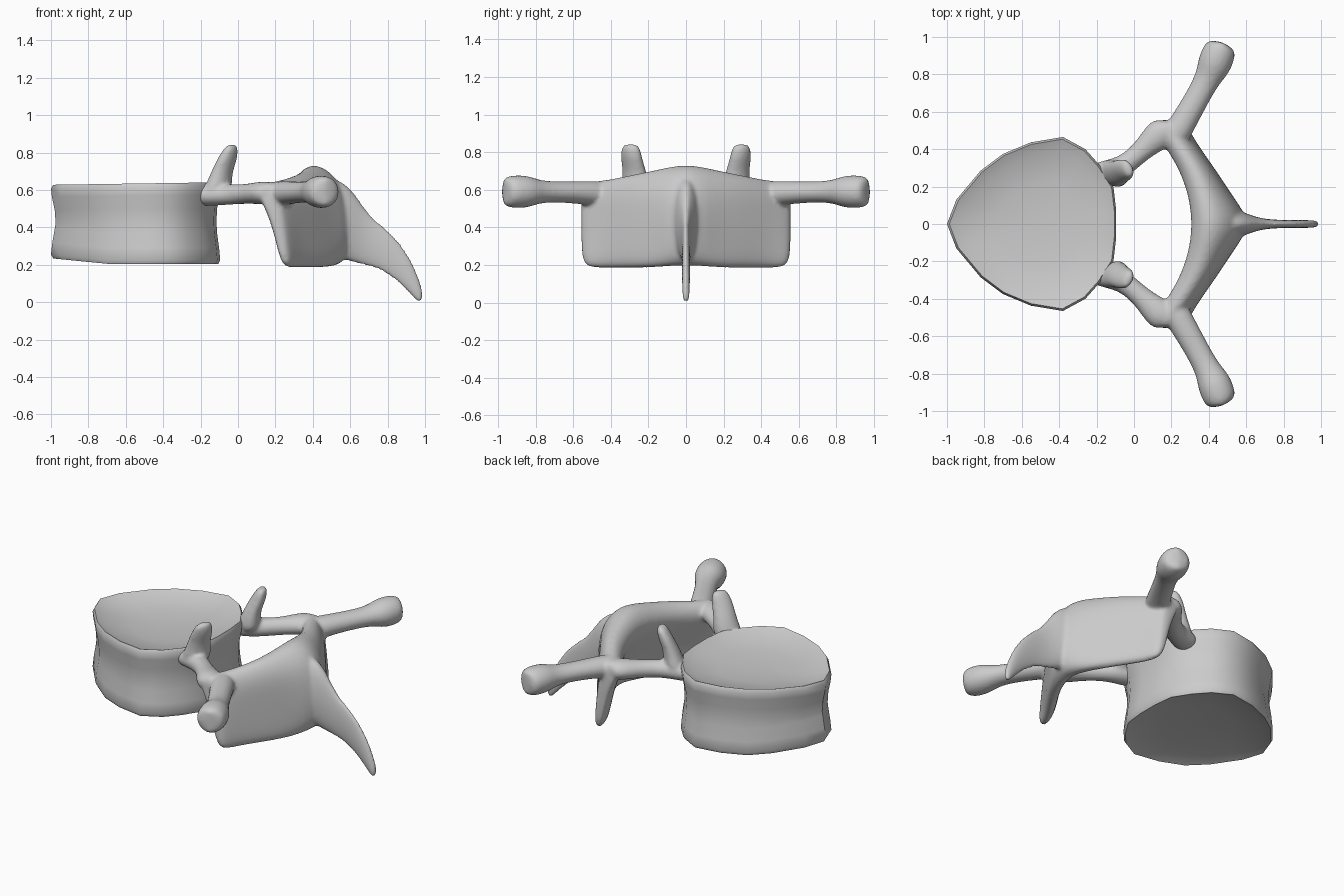
import bpy, bmesh, math
from mathutils import Vector

if "Cube" in bpy.data.objects:
    bpy.data.objects.remove(bpy.data.objects["Cube"])


def loft(name, rings, subdiv=0):
    """Skin a list of closed point rings and cap both ends."""
    bm = bmesh.new()
    rows = [[bm.verts.new(p) for p in r] for r in rings]
    n = len(rows[0])
    for a, b in zip(rows, rows[1:]):
        for i in range(n):
            j = (i + 1) % n
            bm.faces.new((a[i], a[j], b[j], b[i]))
    bm.faces.new(rows[0][::-1])
    bm.faces.new(rows[-1])
    bmesh.ops.recalc_face_normals(bm, faces=bm.faces)
    me = bpy.data.meshes.new(name)
    bm.to_mesh(me)
    bm.free()
    ob = bpy.data.objects.new(name, me)
    bpy.context.collection.objects.link(ob)
    if subdiv:
        m = ob.modifiers.new("Subdivision", 'SUBSURF')
        m.levels = m.render_levels = subdiv
    return ob


def ring(c, a, b, n=12):
    """Ellipse around c spanned by half-axes a and b."""
    c, a, b = Vector(c), Vector(a), Vector(b)
    return [c + a * math.cos(2 * math.pi * i / n) + b * math.sin(2 * math.pi * i / n)
            for i in range(n)]


def tube(name, stations, s):
    """Tube through (x, y, z, horizontal radius, vertical radius); s mirrors y."""
    pts = [Vector((x, y * s, z)) for x, y, z, _, _ in stations]
    rings = []
    for i, (_, _, _, rh, rv) in enumerate(stations):
        d = pts[min(i + 1, len(pts) - 1)] - pts[max(i - 1, 0)]
        side = Vector((d.y, -d.x, 0)).normalized()
        rings.append(ring(pts[i], side * rh, (0, 0, rv)))
    return loft(name, rings, 2)


# vertebral body: waisted drum with dished ends
half = [(-.95, .13), (-.82, .285), (-.70, .375), (-.55, .437), (-.38, .465),
        (-.26, .40), (-.18, .31), (-.11, .20), (-.095, .07)]
outline = [(-1, 0)] + half + [(x, -y) for x, y in reversed(half)]
levels = [(.1, .245), (.5, .24), (.85, .225), (.975, .205), (1, .225), (.985, .29),
          (.958, .37), (.95, .43), (.96, .50), (.99, .57), (1, .615), (.975, .635),
          (.85, .61), (.5, .585), (.1, .58)]
rings = []
for k, z in levels:
    r = []
    for x, y in outline:
        px = -.5 + (x + .5) * k
        tilt = .015 * (px + .5) if z > .4 else .10 * max(0, -.7 - px)
        r.append((px, y * k, z + tilt))
    rings.append(r)
body = loft("vertebral_body", rings)

arch = []

# lamina: V-shaped plate, one x-z section per y station
sections = {
    0: [(.29, .63), (.36, .74), (.46, .75), (.58, .65), (.64, .48), (.64, .30),
        (.57, .20), (.47, .20), (.44, .32), (.35, .50)],
    .15: [(.27, .62), (.34, .71), (.42, .71), (.50, .62), (.52, .48), (.53, .30),
          (.53, .18), (.43, .18), (.41, .32), (.34, .48)],
    .30: [(.22, .60), (.29, .68), (.36, .68), (.41, .60), (.42, .48), (.43, .30),
          (.43, .18), (.34, .18), (.32, .32), (.27, .48)],
    .44: [(.13, .58), (.19, .65), (.26, .65), (.31, .58), (.32, .48), (.33, .30),
          (.33, .18), (.25, .18), (.22, .32), (.18, .48)],
    .53: [(.09, .58), (.13, .645), (.20, .645), (.24, .58), (.26, .48), (.28, .30),
          (.29, .18), (.23, .18), (.20, .32), (.15, .48)],
    .56: [(.11, .58), (.14, .62), (.18, .62), (.21, .58), (.23, .48), (.25, .32),
          (.26, .23), (.23, .23), (.21, .32), (.17, .48)],
}
ys = sorted(sections)
order = [-y for y in reversed(ys[1:])] + ys
arch.append(loft("lamina", [[(x, y, z) for x, z in sections[abs(y)]] for y in order], 2))

# spinous process: thin blade, (top point, bottom point, half width)
blade = [((.42, .70), (.50, .24), .10), ((.57, .66), (.56, .22), .075),
         ((.65, .55), (.64, .20), .04), ((.72, .45), (.71, .185), .026),
         ((.81, .39), (.78, .16), .022), ((.90, .28), (.86, .10), .022),
         ((.96, .16), (.91, .05), .022), ((.99, .06), (.95, .01), .02),
         ((.99, .015), (.965, -.005), .015)]
rings = []
for (x1, z1), (x0, z0), w in blade:
    rings.append(ring(((x0 + x1) / 2, 0, (z0 + z1) / 2),
                      ((x1 - x0) / 2, 0, (z1 - z0) / 2), (0, w, 0)))
arch.append(loft("spinous_process", rings, 2))

for s in (1, -1):
    # pedicle
    arch.append(tube("pedicle", [
        (-.24, .25, .57, .07, .06), (-.12, .275, .575, .075, .062),
        (-.03, .325, .575, .055, .055), (.06, .41, .58, .06, .055),
        (.13, .475, .585, .09, .065), (.19, .52, .585, .07, .06)], s))
    # transverse process with knobbed, pitted end
    arch.append(tube("transverse_process", [
        (.18, .40, .57, .08, .08), (.255, .53, .585, .075, .065),
        (.33, .66, .588, .068, .058), (.395, .78, .59, .07, .06),
        (.425, .84, .59, .095, .09), (.455, .92, .59, .095, .092),
        (.474, .965, .59, .078, .078), (.476, .972, .59, .05, .055),
        (.465, .945, .59, .035, .04)], s))
    # superior articular process
    arch.append(loft("superior_articular_process", [
        ring((x, y * s, z), (rx, -.03 * s, 0), (.01, ry * s, 0))
        for x, y, z, rx, ry in [
            (-.12, .27, .56, .085, .075), (-.10, .27, .64, .07, .068),
            (-.085, .275, .70, .058, .058), (-.06, .288, .76, .056, .052),
            (-.04, .295, .815, .042, .045), (-.03, .295, .845, .022, .026)]], 2))

# fuse the arch parts into one blended surface
for o in bpy.context.selected_objects:
    o.select_set(False)
for o in arch:
    o.select_set(True)
bpy.context.view_layer.objects.active = arch[0]
bpy.ops.object.convert(target='MESH')
bpy.ops.object.join()
neural_arch = bpy.context.view_layer.objects.active
neural_arch.name = "neural_arch"
m = neural_arch.modifiers.new("Fuse", 'REMESH')
m.mode = 'VOXEL'
m.voxel_size = .011
m.use_smooth_shade = True
m = neural_arch.modifiers.new("Blend", 'SMOOTH')
m.factor, m.iterations = .5, 6

# smooth shading on the body, keeping its rims
neural_arch.select_set(False)
body.select_set(True)
bpy.context.view_layer.objects.active = body
bpy.ops.object.shade_smooth_by_angle(angle=math.radians(40))
